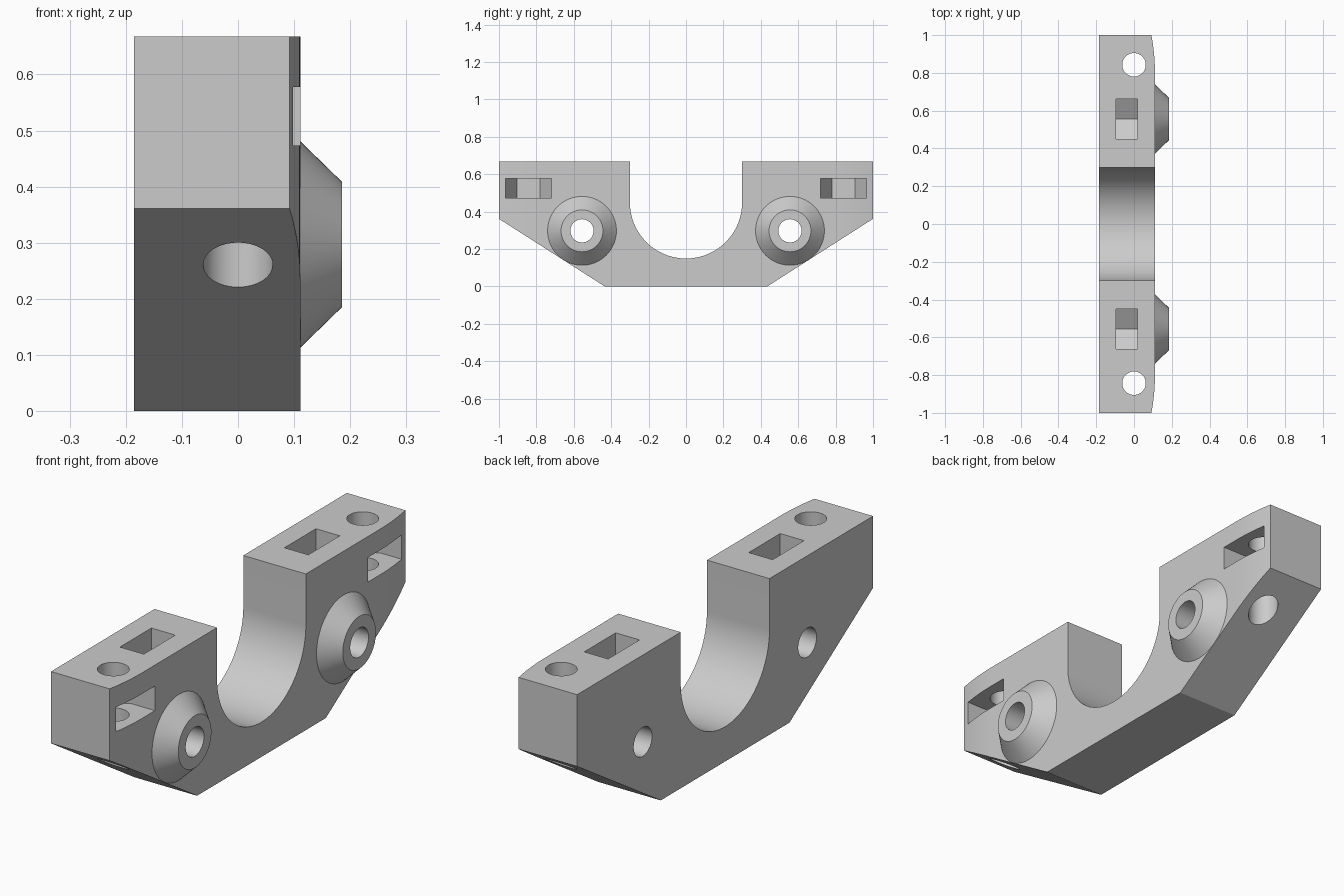
import bpy, bmesh
from math import pi, sin, cos, radians

cube = bpy.data.objects.get("Cube")
if cube:
    bpy.data.objects.remove(cube, do_unlink=True)

BACK, FACE, TOP = -0.185, 0.111, 0.668      # plate faces in x, and its top in z
BOLT_Y, BOLT_Z, PIN_Y, HOLE = 0.556, 0.297, 0.843, 0.062
HEX = 0.123                                 # corner radius of the nut pockets

grey = bpy.data.materials.new("plain grey")
grey.use_nodes = True
grey.diffuse_color = (0.6, 0.6, 0.6, 1)
grey.node_tree.nodes["Principled BSDF"].inputs["Base Color"].default_value = (0.6, 0.6, 0.6, 1)


def prism(name, points, axis, lo, hi, top_points=None):
    """Join a flat outline at lo to a matching one at hi, along x or z."""
    place = (lambda p, t: (t, p[0], p[1])) if axis == "x" else (lambda p, t: (p[0], p[1], t))
    bm = bmesh.new()
    a = [bm.verts.new(place(p, lo)) for p in points]
    b = [bm.verts.new(place(p, hi)) for p in top_points or points]
    bm.faces.new(a)
    bm.faces.new(b)
    for i in range(len(a)):
        j = (i + 1) % len(a)
        bm.faces.new((a[i], a[j], b[j], b[i]))
    bmesh.ops.recalc_face_normals(bm, faces=bm.faces[:])
    mesh = bpy.data.meshes.new(name)
    bm.to_mesh(mesh)
    bm.free()
    mesh.materials.append(grey)
    obj = bpy.data.objects.new(name, mesh)
    bpy.context.collection.objects.link(obj)
    return obj


def arc(cx, cy, r, start=0, end=2 * pi, n=64):
    return [(cx + r * cos(start + (end - start) * i / n),
             cy + r * sin(start + (end - start) * i / n)) for i in range(n + 1)]


def circle(cx, cy, r):
    return arc(cx, cy, r)[:-1]


def combine(target, tool, operation):
    mod = target.modifiers.new(tool.name, "BOOLEAN")
    mod.object, mod.operation, mod.solver = tool, operation, "EXACT"
    bpy.ops.object.select_all(action="DESELECT")
    bpy.context.view_layer.objects.active = target
    target.select_set(True)
    bpy.ops.object.modifier_apply(modifier=mod.name)
    bpy.data.objects.remove(tool, do_unlink=True)


# Saddle plate: sloped underside and a round-bottomed cradle
outline = [(-0.435, 0), (0.435, 0), (1, 0.361), (1, TOP), (0.3, TOP)]
outline += arc(0, 0.449, 0.3, 0, -pi)
outline += [(-0.3, TOP), (-1, TOP), (-1, 0.361)]
body = prism("saddle_bracket", outline, "x", BACK, FACE)

# Gentle rounding of the face toward both ends
curve = [(FACE - 0.019 * (i / 10) ** 2, 0.8 + 0.2 * i / 10) for i in range(12)]
plan = [(x, -y) for x, y in reversed(curve)] + curve + [(-0.3, 1.1), (-0.3, -1.1)]
combine(body, prism("end_rounding", plan, "z", -0.1, 0.8), "INTERSECT")

for s in (-1, 1):
    y, p = s * BOLT_Y, s * PIN_Y
    # Conical boss on the face
    boss = prism("conical_boss", circle(y, BOLT_Z, 0.185), "x", FACE - 0.001, 0.185,
                 circle(y, BOLT_Z, 0.112))
    combine(body, boss, "UNION")
    # Cross bolt hole and upright pin hole
    combine(body, prism("bolt_hole", circle(y, BOLT_Z, HOLE), "x", -0.3, 0.3), "DIFFERENCE")
    combine(body, prism("pin_hole", circle(0, p, HOLE), "z", -0.1, 0.8), "DIFFERENCE")
    # Nut pocket open at the top, with a pointed hexagonal floor
    flat = HEX * cos(pi / 6)
    pocket = [(y - flat, 0.8), (y - flat, BOLT_Z - HEX / 2), (y, BOLT_Z - HEX),
              (y + flat, BOLT_Z - HEX / 2), (y + flat, 0.8)]
    combine(body, prism("top_nut_pocket", pocket, "x", -0.095, 0.018), "DIFFERENCE")
    # Nut pocket open at the face
    pocket = [(0.3, p - HEX), (0, p - HEX), (-flat, p - HEX / 2),
              (-flat, p + HEX / 2), (0, p + HEX), (0.3, p + HEX)]
    combine(body, prism("face_nut_pocket", pocket, "z", 0.473, 0.578), "DIFFERENCE")

body.select_set(True)
bpy.context.view_layer.objects.active = body
bpy.ops.object.shade_smooth_by_angle(angle=radians(20))
